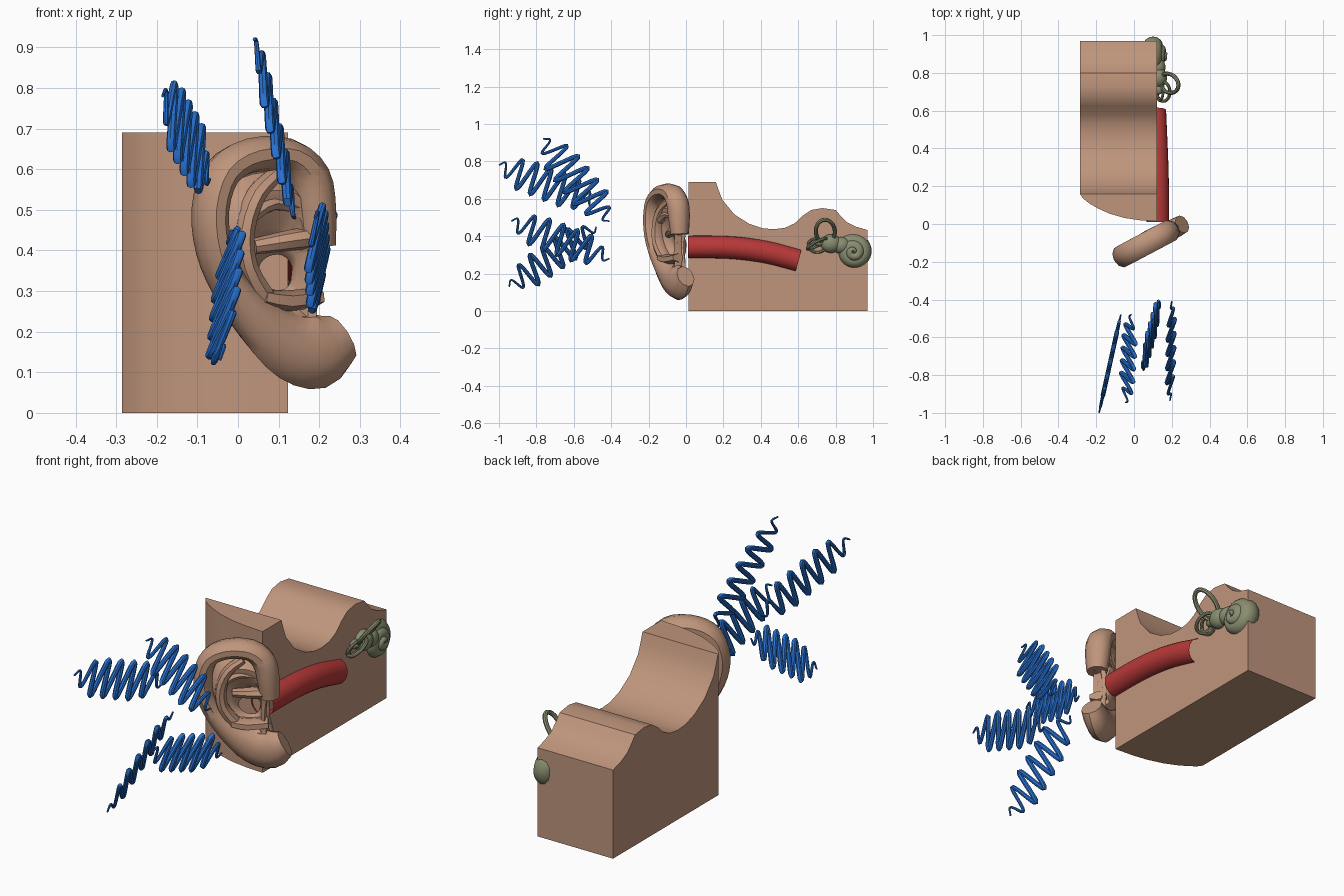
import bpy, bmesh, math
from mathutils import Vector

if "Cube" in bpy.data.objects:
    bpy.data.objects.remove(bpy.data.objects["Cube"])

def material(name, rgb):
    m = bpy.data.materials.new(name)
    m.diffuse_color = (*rgb, 1)
    m.use_nodes = True
    m.node_tree.nodes["Principled BSDF"].inputs["Base Color"].default_value = m.diffuse_color
    return m

SKIN = material("skin tan", (0.52, 0.30, 0.20))
BLUE = material("sound blue", (0.02, 0.16, 0.62))
RED = material("canal red", (0.48, 0.04, 0.04))
GREEN = material("inner ear green", (0.25, 0.27, 0.16))

def finish(name, bm, mat, angle=40):
    bmesh.ops.recalc_face_normals(bm, faces=bm.faces)
    me = bpy.data.meshes.new(name)
    bm.to_mesh(me)
    bm.free()
    me.materials.append(mat)
    me.shade_smooth()
    me.set_sharp_from_angle(angle=math.radians(angle))
    ob = bpy.data.objects.new(name, me)
    bpy.context.collection.objects.link(ob)
    return ob

def spline(pts, n):
    """Catmull-Rom through tuples of any length."""
    out = []
    for i in range(len(pts) - 1):
        p0, p1, p2 = pts[max(i - 1, 0)], pts[i], pts[i + 1]
        p3 = pts[min(i + 2, len(pts) - 1)]
        for k in range(n):
            t = k / n
            out.append(tuple(0.5 * (2*b + (c - a)*t + (2*a - 5*b + 4*c - d)*t*t
                             + (3*b - a - 3*c + d)*t**3)
                             for a, b, c, d in zip(p0, p1, p2, p3)))
    return out + [tuple(pts[-1])]

def sweep(name, path, radii, up, mat, sides=10, closed=False, caps=True, angle=40):
    """Tube along path; radii are (in-plane, along up) pairs."""
    bm = bmesh.new()
    path, up, n = [Vector(p) for p in path], Vector(up).normalized(), len(path)
    rings = []
    for i, p in enumerate(path):
        a = path[(i - 1) % n] if closed or i else p
        b = path[(i + 1) % n] if closed or i < n - 1 else p
        t = (b - a).normalized()
        side = t.cross(up).normalized()
        u = side.cross(t).normalized()
        r, d = radii[i]
        rings.append([bm.verts.new(p + side * r * math.cos(s) + u * d * math.sin(s))
                      for s in (2 * math.pi * k / sides for k in range(sides))])
    for i in range(n if closed else n - 1):
        A, B = rings[i], rings[(i + 1) % n]
        for k in range(sides):
            j = (k + 1) % sides
            bm.faces.new((A[k], A[j], B[j], B[k]))
    if caps and not closed:
        bm.faces.new(rings[0])
        bm.faces.new(rings[-1])
    return finish(name, bm, mat, angle)

# Head block: side profile lofted across x with a rounded front
top = [(0.16, 0.69), (0.175, 0.645), (0.195, 0.593), (0.26, 0.515), (0.34, 0.465),
       (0.41, 0.442), (0.47, 0.437), (0.53, 0.445), (0.58, 0.468), (0.625, 0.51),
       (0.67, 0.54), (0.73, 0.55), (0.80, 0.54), (0.825, 0.51), (0.86, 0.475),
       (0.91, 0.45), (0.97, 0.433), (0.97, 0)]
bm = bmesh.new()
rows = []
for x, front in [(-0.285, 0.157), (-0.27, 0.135), (-0.235, 0.108), (-0.19, 0.082),
                 (-0.13, 0.055), (-0.05, 0.032), (0.03, 0.02), (0.123, 0.014)]:
    rows.append([bm.verts.new((x, y, z)) for y, z in [(front, 0), (front, 0.69)] + top])
for A, B in zip(rows, rows[1:]):
    for k in range(len(A)):
        j = (k + 1) % len(A)
        bm.faces.new((A[k], A[j], B[j], B[k]))
bm.faces.new(rows[0])
bm.faces.new(rows[-1])
finish("head_block", bm, SKIN, 30)

# Ear canal: open tube on the cut face
canal = spline([(0.125, 0.01, 0.342), (0.125, 0.15, 0.342), (0.123, 0.286, 0.335),
                (0.117, 0.44, 0.312), (0.11, 0.6, 0.27)], 6)
sweep("ear_canal", canal, [(0.06, 0.06)] * len(canal), (1, 0, 0), RED, 24, caps=False)

# Outer ear: everything lies on a tilted plane, given as (x, z, forward depth)
EAR_UP = Vector((0.47, -0.88, 0))

def ear_pt(x, z, d=0.0):
    return Vector((x, -0.137 + 0.53 * x, z)) + EAR_UP * d

def ear_tube(name, pts, n=3, sides=10):
    s = spline(pts, n)   # x, z, depth, in-plane radius, depth radius
    sweep(name, [ear_pt(*p[:3]) for p in s], [p[3:] for p in s], EAR_UP, SKIN, sides)

rim = [(0.195, 0.41, 0, 0.045, 0.05), (0.188, 0.50, 0, 0.052, 0.06),
       (0.172, 0.58, 0, 0.054, 0.062), (0.12, 0.632, 0, 0.045, 0.062),
       (0.03, 0.633, 0, 0.043, 0.062), (-0.04, 0.59, 0, 0.042, 0.062),
       (-0.068, 0.50, 0, 0.042, 0.06), (-0.058, 0.40, 0, 0.042, 0.058),
       (-0.018, 0.31, 0, 0.046, 0.055), (0.05, 0.225, 0, 0.062, 0.055),
       (0.13, 0.165, 0, 0.085, 0.055), (0.20, 0.155, 0, 0.095, 0.055),
       (0.255, 0.185, 0, 0.062, 0.05)]
ear_tube("ear_rim_and_lobe", rim)
ear_tube("ear_inner_ridge", [(0.09, 0.585, 0, 0.02, 0.03), (0.035, 0.535, 0.015, 0.024, 0.035),
                             (0.005, 0.45, 0.02, 0.026, 0.035), (0.012, 0.36, 0.02, 0.026, 0.035),
                             (0.06, 0.28, 0.01, 0.03, 0.035)], 3, 8)
ear_tube("ear_ridge_branch", [(0.02, 0.48, 0.01, 0.02, 0.03), (0.08, 0.515, 0.0, 0.02, 0.03),
                              (0.16, 0.50, -0.01, 0.02, 0.03)], 3, 8)
ear_tube("ear_fold", [(0.21, 0.435, 0, 0.028, 0.045), (0.13, 0.425, 0, 0.026, 0.035),
                      (0.05, 0.41, -0.02, 0.02, 0.02)], 3, 8)
ear_tube("ear_lower_flap", [(0.05, 0.285, 0.01, 0.022, 0.045), (0.11, 0.275, 0.01, 0.026, 0.045),
                            (0.19, 0.285, 0, 0.024, 0.045)], 2, 6)

# Ear bowl: rings from the rim in to the canal opening
loop = [p[:2] for p in spline(rim[:12], 3)] + [(0.2, 0.24), (0.185, 0.3), (0.185, 0.37)]
bm = bmesh.new()
rings = []
for t, d in [(0, -0.02), (0.2, -0.03), (0.38, 0.015), (0.52, 0.01), (0.72, -0.035), (1, -0.05)]:
    ring = []
    for x, z in loop:
        a = math.atan2(z - 0.345, x - 0.115)
        hx, hz = 0.115 + 0.05 * math.cos(a), 0.345 + 0.047 * math.sin(a)
        ring.append(bm.verts.new(ear_pt(x + (hx - x) * t, z + (hz - z) * t, d)))
    rings.append(ring)
for A, B in zip(rings, rings[1:]):
    for k in range(len(A)):
        j = (k + 1) % len(A)
        bm.faces.new((A[k], A[j], B[j], B[k]))
bowl = finish("ear_bowl", bm, SKIN)
mod = bowl.modifiers.new("thickness", 'SOLIDIFY')
mod.thickness = 0.022
mod.offset = 0

# Sound waves: tapered zigzags heading for the ear
def wave(name, start, end, tilt, amp, turns, lean):
    a, b = Vector(start), Vector(end)
    axis = (b - a).normalized()
    d = Vector((tilt, 0, 1))
    d = (d - axis * d.dot(axis)).normalized()
    n = turns * 16
    pts, rad = [], []
    for i in range(n + 1):
        t = i / n
        env = min(1, 0.15 + 4 * t, 0.1 + 4 * (1 - t))
        s = math.sin(2 * math.pi * turns * t)
        pts.append(a.lerp(b, t) + (d + axis * lean) * amp * env * s)
        r = 0.004 + 0.008 * min(1, 4 * t, 5 * (1 - t))
        rad.append((r, r))
    sweep(name, pts, rad, axis.cross(d), BLUE, 8)

wave("sound_wave_upper_left", (-0.185, -1.0, 0.78), (-0.07, -0.48, 0.575), 0, 0.085, 7, 0.1)
wave("sound_wave_lower_left", (-0.045, -0.945, 0.13), (-0.015, -0.48, 0.45), 0.35, 0.085, 7, 0.1)
wave("sound_wave_upper_right", (0.04, -0.765, 0.92), (0.14, -0.41, 0.48), -0.15, 0.09, 7, 0.1)
wave("sound_wave_lower_right", (0.19, -0.935, 0.48), (0.20, -0.41, 0.28), 0.2, 0.085, 7, 0.1)

# Cochlea: tapering spiral coming out of the cut face
pts, rad = [], []
for i in range(81):
    t = i / 80
    a = math.radians(175) - t * math.radians(900)
    R = 0.058 * (1 - t) ** 0.9 + 0.003
    pts.append((0.085 + 0.085 * t, 0.895 + R * math.cos(a) * 1.05, 0.315 + R * math.sin(a)))
    r = 0.044 * (1 - t) ** 0.8 + 0.007
    rad.append((r, r * 1.15))
sweep("cochlea", pts, rad, (1, 0, 0), GREEN, 14)

# Vestibule bulbs
def bulb(name, loc, size):
    bm = bmesh.new()
    bmesh.ops.create_uvsphere(bm, u_segments=18, v_segments=12, radius=1)
    for v in bm.verts:
        v.co = Vector(loc) + Vector(c * s for c, s in zip(v.co, size))
    finish(name, bm, GREEN)

bulb("vestibule", (0.13, 0.775, 0.36), (0.045, 0.055, 0.05))
bulb("vestibule_neck", (0.125, 0.83, 0.35), (0.042, 0.05, 0.045))
bulb("vestibule_tip", (0.13, 0.715, 0.365), (0.025, 0.03, 0.02))

# Semicircular canals: thin rings
def ring(name, c, u, v, r=0.011, n=32):
    c, u, v = Vector(c), Vector(u), Vector(v)
    pts = [c + u * math.cos(2 * math.pi * i / n) + v * math.sin(2 * math.pi * i / n) for i in range(n)]
    sweep(name, pts, [(r, r)] * n, u.cross(v), GREEN, 8, closed=True)

ring("upper_semicircular_canal", (0.185, 0.745, 0.425), (0, 0.05, 0.01), (0.05, -0.01, 0.062))
ring("side_semicircular_canal", (0.155, 0.70, 0.36), (0, 0.05, 0.025), (0.035, 0, 0.012), 0.009)
ring("rear_semicircular_canal", (0.14, 0.70, 0.35), (0, 0.045, -0.01), (0.015, 0.01, 0.035), 0.008)
